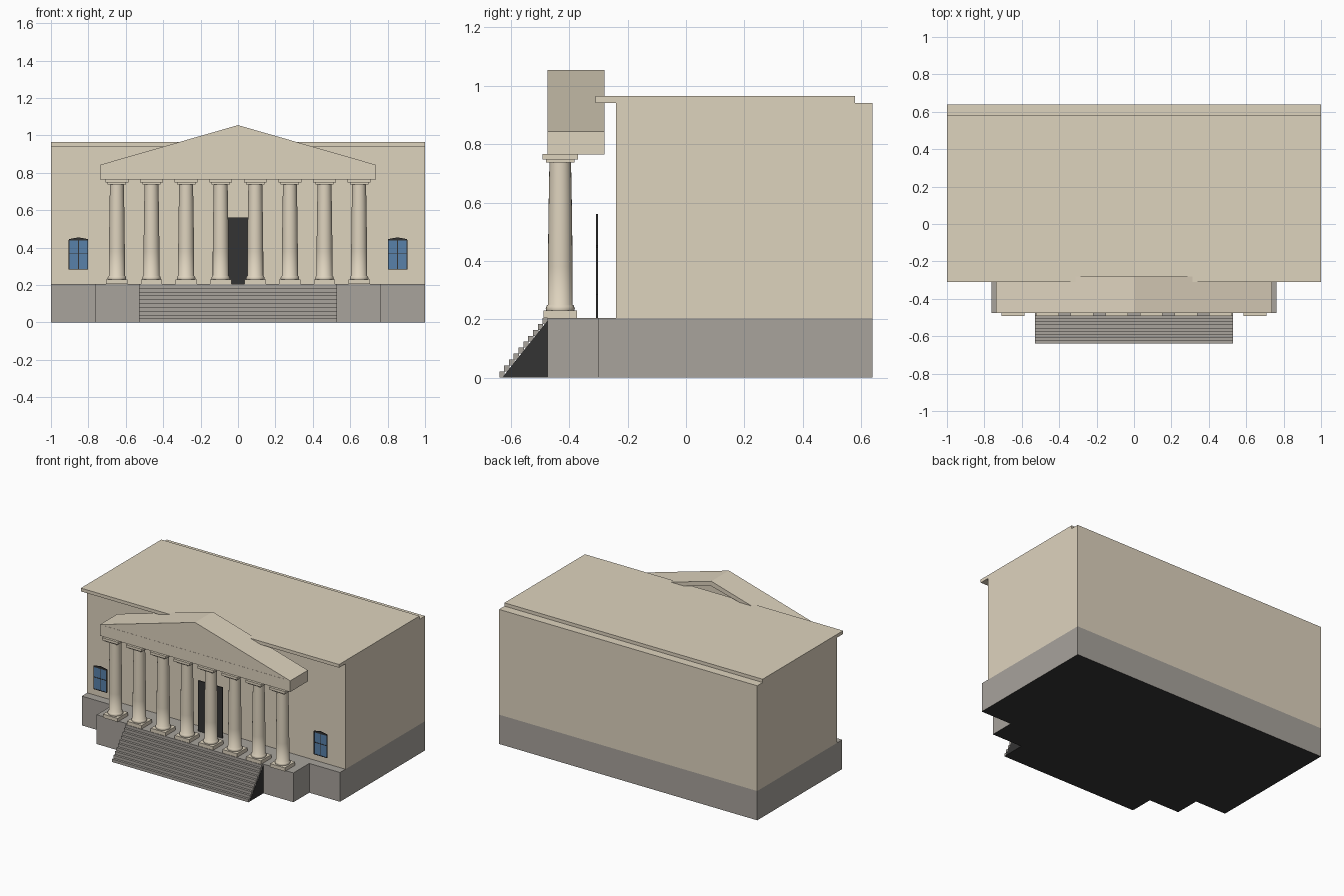
import bpy, bmesh, math
from mathutils import Vector

if "Cube" in bpy.data.objects:
    bpy.data.objects.remove(bpy.data.objects["Cube"])


def mat(name, r, g, b):
    def lin(c):
        c /= 255
        return c / 12.92 if c <= 0.04045 else ((c + 0.055) / 1.055) ** 2.4
    m = bpy.data.materials.new(name)
    m.diffuse_color = (lin(r), lin(g), lin(b), 1)
    m.use_nodes = True
    m.node_tree.nodes["Principled BSDF"].inputs["Base Color"].default_value = m.diffuse_color
    return m


STONE = mat("cream_stone", 222, 211, 190)
GREY = mat("grey_stone", 168, 163, 156)
DARK = mat("dark_paint", 52, 52, 52)
BLUE = mat("blue_glass", 88, 129, 170)


def finish(name, bm, material, under=None):
    """Make the object; 'under' optionally colours the downward faces."""
    bmesh.ops.recalc_face_normals(bm, faces=bm.faces)
    if under:
        for f in bm.faces:
            f.material_index = int(f.normal.z < -0.5)
    me = bpy.data.meshes.new(name)
    bm.to_mesh(me)
    bm.free()
    me.materials.append(material)
    if under:
        me.materials.append(under)
    ob = bpy.data.objects.new(name, me)
    bpy.context.collection.objects.link(ob)
    return ob


def add_box(bm, x0, x1, y0, y1, z0, z1):
    r = bmesh.ops.create_cube(bm, size=1)
    for v in r["verts"]:
        v.co = Vector(((x0 + x1) / 2 + v.co.x * (x1 - x0),
                       (y0 + y1) / 2 + v.co.y * (y1 - y0),
                       (z0 + z1) / 2 + v.co.z * (z1 - z0)))


def box(name, material, *dims, under=None):
    bm = bmesh.new()
    add_box(bm, *dims)
    return finish(name, bm, material, under)


def prism(name, material, pts, axis, a, b):
    """Extrude a profile: pts are (x, z) along y, or (y, z) along x."""
    bm = bmesh.new()
    place = (lambda p, t: (p[0], t, p[1])) if axis == "y" else (lambda p, t: (t, p[0], p[1]))
    f = bm.faces.new([bm.verts.new(place(p, a)) for p in pts])
    r = bmesh.ops.extrude_face_region(bm, geom=[f])
    d = Vector((0, b - a, 0)) if axis == "y" else Vector((b - a, 0, 0))
    bmesh.ops.translate(bm, vec=d, verts=[g for g in r["geom"] if isinstance(g, bmesh.types.BMVert)])
    return finish(name, bm, material)


# Plinths with dark undersides, main hall and roof
FLOOR = 0.205
box("hall_base", GREY, -1, 1, -0.30, 0.64, 0, FLOOR, under=DARK)
box("porch_base", GREY, -0.762, 0.762, -0.475, -0.30, 0, FLOOR, under=DARK)
box("hall_walls", STONE, -1, 1, -0.24, 0.64, FLOOR, 0.942)
box("roof_slab", STONE, -1, 1, -0.31, 0.58, 0.942, 0.965)

# Front stairs: step blocks over a dark sloping wedge
N, Y0, Y1 = 10, -0.64, -0.475
rise, run = FLOOR / N, (Y1 - Y0) / N
bm = bmesh.new()
for i in range(N):
    add_box(bm, -0.528, 0.528, Y0 + i * run, Y0 + (i + 1) * run + 0.002,
            i * rise, (i + 1) * rise)
finish("stair_treads", bm, GREY, under=DARK)
prism("stair_wedge", DARK, [(Y0 + 0.010, 0), (Y1, 0), (Y1, FLOOR - 0.010)], "x", -0.529, 0.529)

# Columns with square base, ring, tapered shaft and two-step capital
CY = -0.431
PROFILE = [(0.047, 0.228), (0.05, 0.236), (0.047, 0.246), (0.0425, 0.25),
           (0.0425, 0.38), (0.040, 0.58), (0.037, 0.742)]
SEG = 24
for i in range(8):
    cx = (i - 3.5) * 0.185
    bm = bmesh.new()
    rings = []
    for r, z in PROFILE:
        rings.append([bm.verts.new((cx + r * math.cos(2 * math.pi * k / SEG),
                                    CY + r * math.sin(2 * math.pi * k / SEG), z))
                      for k in range(SEG)])
    for a, b in zip(rings, rings[1:]):
        for k in range(SEG):
            j = (k + 1) % SEG
            bm.faces.new((a[k], a[j], b[j], b[k]))
    bm.faces.new(rings[0])
    bm.faces.new(rings[-1])
    for f in bm.faces:
        f.smooth = len(f.verts) == 4
    for e in bm.edges:
        e.smooth = all(f.smooth for f in e.link_faces)
    finish(f"column_shaft_{i + 1}", bm, STONE)
    bm = bmesh.new()
    for h, z0, z1 in ((0.057, FLOOR, 0.23), (0.049, 0.738, 0.75), (0.061, 0.748, 0.766)):
        add_box(bm, cx - h, cx + h, CY - h, CY + h, z0, z1)
    finish(f"column_base_and_capital_{i + 1}", bm, STONE)

# Entablature and pediment, open at the back behind the gable panel
PY0, PY1 = -0.475, -0.28
box("entablature", STONE, -0.737, 0.737, PY0, PY1, 0.765, 0.843)
prism("raking_cornice", STONE, [(-0.737, 0.843), (0, 1.055), (0.737, 0.843),
                                (0.70, 0.843), (0, 1.02), (-0.70, 0.843)], "y", PY0, PY1)
prism("gable_panel", STONE, [(-0.70, 0.843), (0, 1.02), (0.70, 0.843)], "y", PY0 + 0.001, PY0 + 0.03)

# Wide door plate standing at the front line of the hall, partly behind the columns
box("door", DARK, -0.094, 0.094, -0.308, -0.301, FLOOR, 0.56)

# Windows: blue pane with dark frame, glazing bars and a low peaked head
for side, cx in (("left", -0.853), ("right", 0.853)):
    box(f"{side}_window_glass", BLUE, cx - 0.05, cx + 0.05, -0.306, -0.302, 0.285, 0.442)
    bm = bmesh.new()
    for dx in (-0.05, 0, 0.05):
        add_box(bm, cx + dx - 0.002, cx + dx + 0.002, -0.308, -0.301, 0.283, 0.442)
    for z in (0.285, 0.368, 0.44):
        add_box(bm, cx - 0.052, cx + 0.052, -0.308, -0.301, z - 0.002, z + 0.002)
    finish(f"{side}_window_frame", bm, DARK)
    prism(f"{side}_window_head", DARK, [(cx - 0.052, 0.441), (cx + 0.052, 0.441), (cx + 0.05, 0.446),
                                        (cx, 0.455), (cx - 0.05, 0.446)], "y", -0.308, -0.301)
